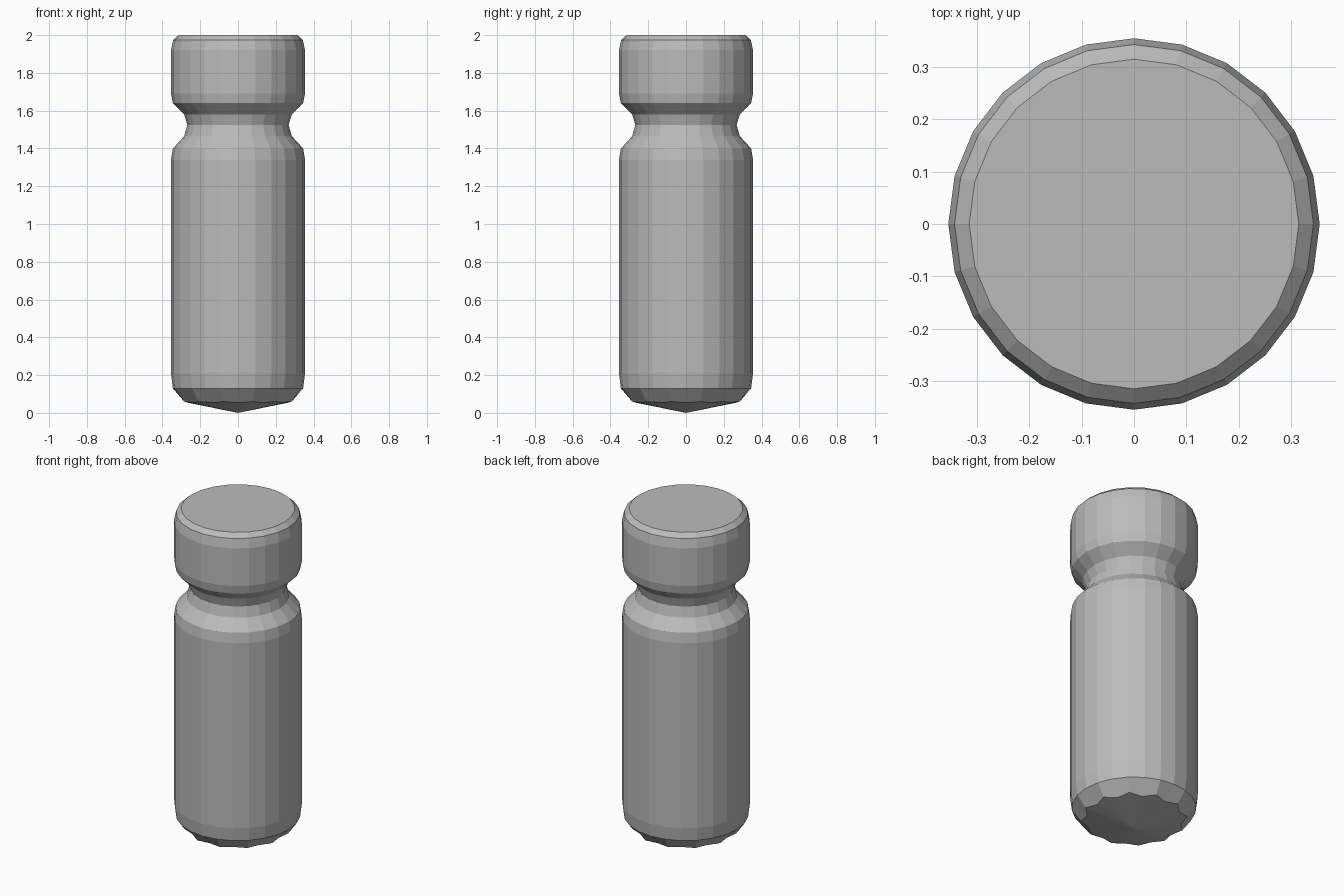
import bpy
import bmesh
from math import cos, sin, pi

cube = bpy.data.objects.get("Cube")
if cube:
    bpy.data.objects.remove(cube)

SIDES = 24

grey = bpy.data.materials.new("plain grey")
grey.use_nodes = True
colour = (0.5, 0.5, 0.5, 1)
grey.diffuse_color = colour
grey.node_tree.nodes["Principled BSDF"].inputs["Base Color"].default_value = colour

# Radius and height of each ring, from the base bevel up to the cap
profile = [
    (0.345, 0.13), (0.355, 0.21),              # rounded foot
    (0.355, 1.34), (0.345, 1.40),              # straight body and shoulder
    (0.285, 1.465), (0.268, 1.525), (0.285, 1.58),  # waisted neck
    (0.345, 1.64), (0.355, 1.69),              # underside of cap
    (0.355, 1.92), (0.343, 1.975), (0.315, 2.0),    # cap and rim
]

bm = bmesh.new()


def ring(radius_at, height_at):
    verts = []
    for i in range(SIDES):
        a = 2 * pi * i / SIDES
        r = radius_at(i)
        verts.append(bm.verts.new((r * cos(a), r * sin(a), height_at(i))))
    return verts


# Scalloped edge where the drill-like point meets the foot
rings = [ring(lambda i: 0.295 if i % 2 else 0.265,
              lambda i: 0.06 if i % 2 else 0.054)]
for r, z in profile:
    rings.append(ring(lambda i: r, lambda i: z))

# Wall between neighbouring rings
for low, high in zip(rings, rings[1:]):
    for i in range(SIDES):
        j = (i + 1) % SIDES
        bm.faces.new((low[i], low[j], high[j], high[i]))

# Flat top and shallow pointed base
bm.faces.new(rings[-1])
tip = bm.verts.new((0, 0, 0))
for i in range(SIDES):
    bm.faces.new((tip, rings[0][(i + 1) % SIDES], rings[0][i]))

bmesh.ops.recalc_face_normals(bm, faces=bm.faces)
mesh = bpy.data.meshes.new("grooved_pin")
bm.to_mesh(mesh)
bm.free()
mesh.materials.append(grey)
pin = bpy.data.objects.new("grooved_pin", mesh)
bpy.context.collection.objects.link(pin)
